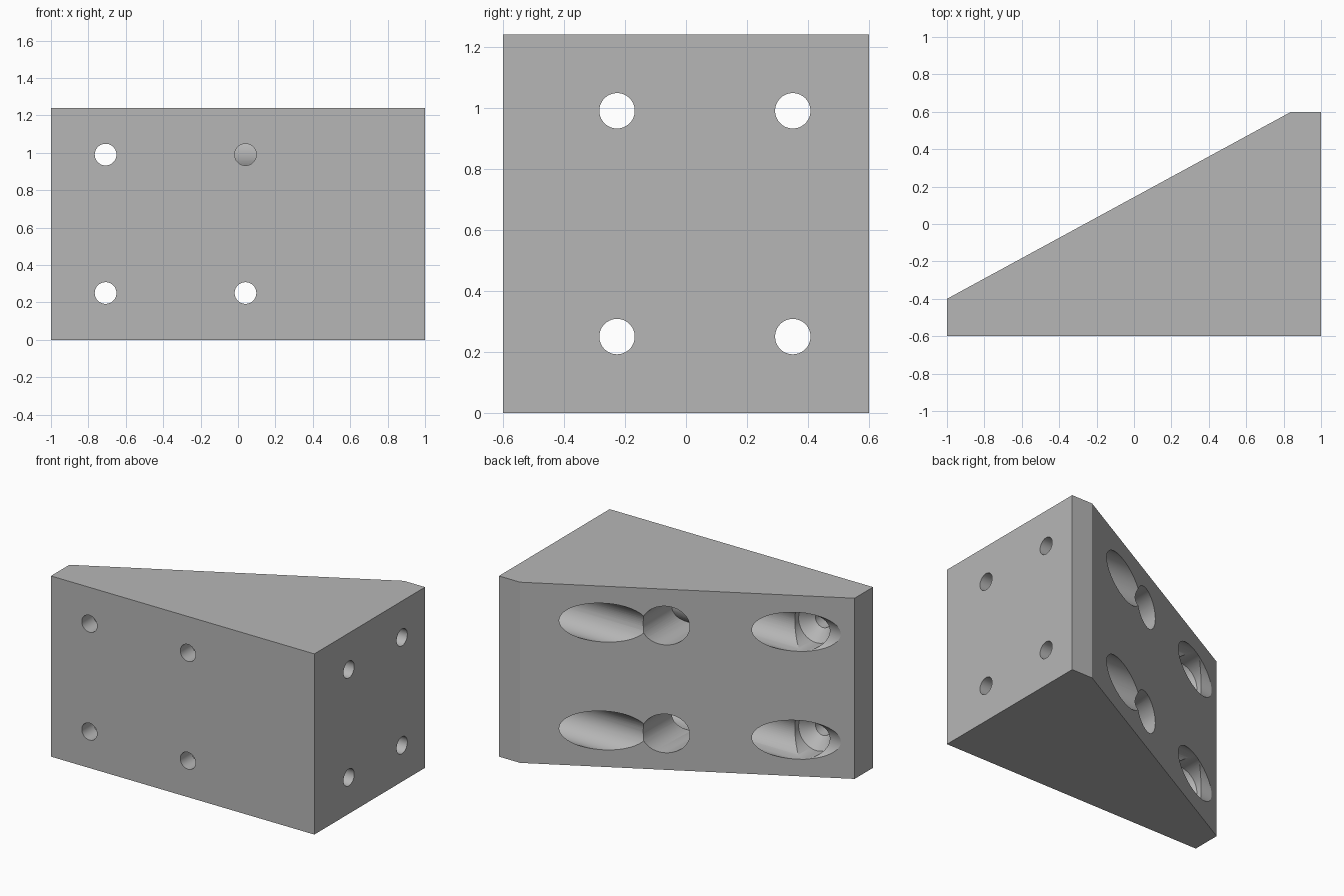
import bpy
import bmesh
import math
from mathutils import Matrix, Vector

cube = bpy.data.objects.get("Cube")
if cube:
    bpy.data.objects.remove(cube, do_unlink=True)

HEIGHT = 1.24
HOLE_R, BORE_R = 0.058, 0.133
WALL = 0.2                       # material left under each counterbore
ROWS = (0.25, 0.99)              # heights of the hole rows

grey = bpy.data.materials.new("plain grey")
grey.use_nodes = True
colour = (0.47, 0.47, 0.47, 1)
grey.diffuse_color = colour
grey.node_tree.nodes["Principled BSDF"].inputs["Base Color"].default_value = colour


def add_object(name, bm):
    bmesh.ops.recalc_face_normals(bm, faces=bm.faces)
    mesh = bpy.data.meshes.new(name)
    bm.to_mesh(mesh)
    bm.free()
    mesh.materials.append(grey)
    obj = bpy.data.objects.new(name, mesh)
    bpy.context.collection.objects.link(obj)
    return obj


def extruded(name, outline, height):
    bm = bmesh.new()
    face = bm.faces.new([bm.verts.new((x, y, 0)) for x, y in outline])
    top = bmesh.ops.extrude_face_region(bm, geom=[face])["geom"]
    bmesh.ops.translate(bm, vec=(0, 0, height),
                        verts=[v for v in top if isinstance(v, bmesh.types.BMVert)])
    return add_object(name, bm)


def screw_cutter(name, origin, direction, sides=64):
    """Stepped drill: small hole, conical seat, then wide bore."""
    taper = BORE_R - HOLE_R
    profile = [(HOLE_R, -0.1), (HOLE_R, WALL - taper), (BORE_R, WALL), (BORE_R, 2.3)]
    turn = Vector((0, 0, 1)).rotation_difference(Vector(direction)).to_matrix().to_4x4()
    place = Matrix.Translation(origin) @ turn
    bm = bmesh.new()
    rings = []
    for r, h in profile:
        angles = [math.tau * (i + 0.5) / sides for i in range(sides)]
        rings.append([bm.verts.new(place @ Vector((r * math.cos(a), r * math.sin(a), h)))
                      for a in angles])
    for low, high in zip(rings, rings[1:]):
        for i in range(sides):
            j = (i + 1) % sides
            bm.faces.new((low[i], low[j], high[j], high[i]))
    bm.faces.new(rings[0])
    bm.faces.new(rings[-1])
    obj = add_object(name, bm)
    obj.hide_render = True
    return obj


# Wedge body
wedge = extruded("wedge_block",
                 [(-1, -0.6), (1, -0.6), (1, 0.6), (0.84, 0.6), (-1, -0.4)], HEIGHT)

# Screw holes from the front face and from the end face
cutters = []
for z in ROWS:
    for x in (-0.708, 0.04):
        cutters.append(screw_cutter("front_hole_cutter", (x, -0.6, z), (0, 1, 0)))
    for y in (-0.226, 0.35):
        cutters.append(screw_cutter("end_hole_cutter", (1, y, z), (-1, 0, 0)))

bpy.ops.object.select_all(action="DESELECT")
wedge.select_set(True)
bpy.context.view_layer.objects.active = wedge
for cutter in cutters:
    mod = wedge.modifiers.new("drill", "BOOLEAN")
    mod.operation = "DIFFERENCE"
    mod.solver = "EXACT"
    mod.object = cutter
    bpy.ops.object.modifier_apply(modifier=mod.name)
    bpy.data.objects.remove(cutter, do_unlink=True)

bpy.ops.object.shade_smooth_by_angle(angle=math.radians(25))
